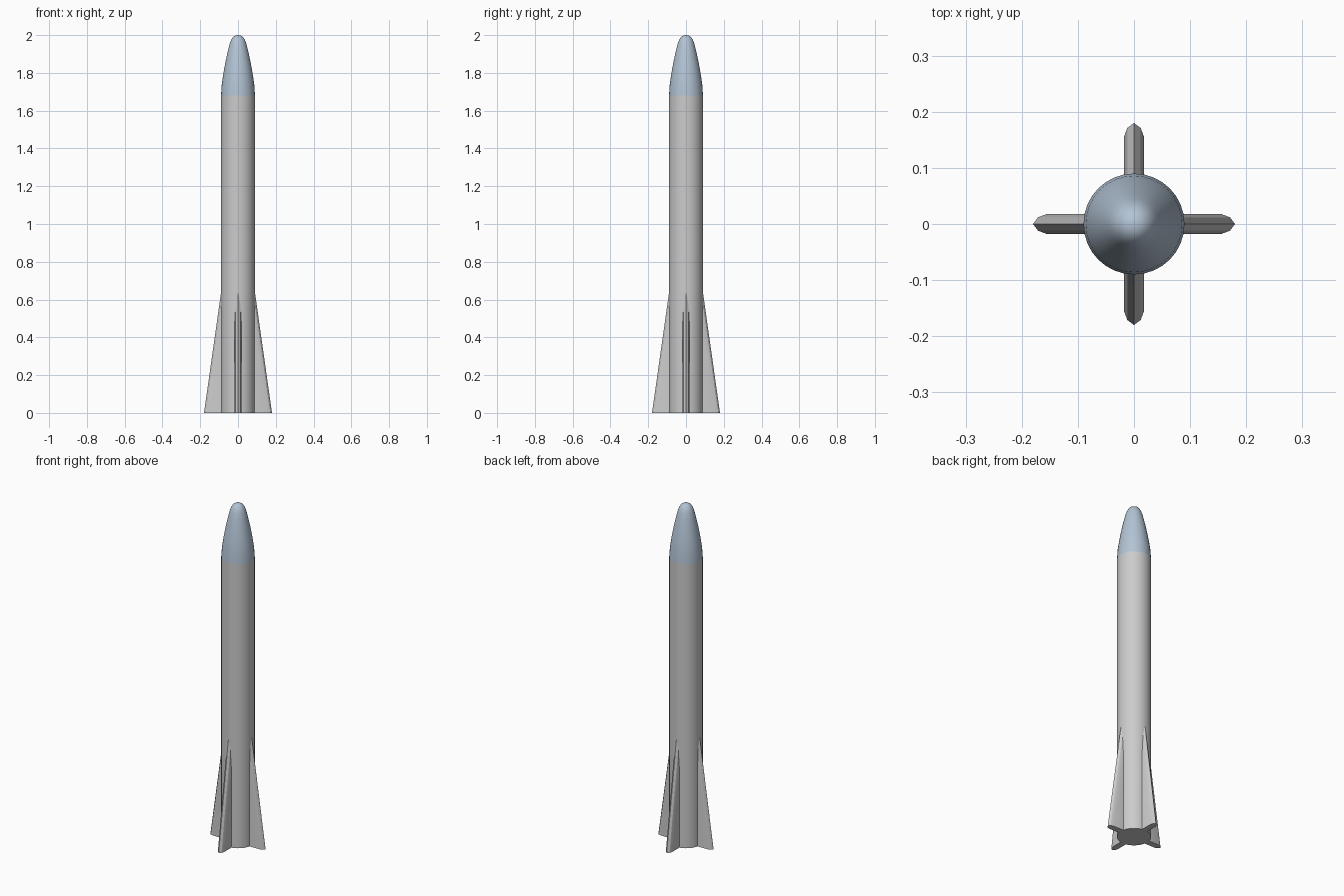
import bpy, bmesh, math

if "Cube" in bpy.data.objects:
    bpy.data.objects.remove(bpy.data.objects["Cube"])

SIDES = 32
R = 0.09


def finish(name, bm, smooth=None, color=None):
    bmesh.ops.remove_doubles(bm, verts=bm.verts, dist=1e-5)
    bmesh.ops.recalc_face_normals(bm, faces=bm.faces)
    mesh = bpy.data.meshes.new(name)
    bm.to_mesh(mesh)
    bm.free()
    obj = bpy.data.objects.new(name, mesh)
    bpy.context.collection.objects.link(obj)
    if color:
        mat = bpy.data.materials.new(name + "_colour")
        mat.diffuse_color = (*color, 1)
        mat.use_nodes = True
        mat.node_tree.nodes["Principled BSDF"].inputs["Base Color"].default_value = mat.diffuse_color
        mesh.materials.append(mat)
    if smooth:
        bpy.ops.object.select_all(action='DESELECT')
        obj.select_set(True)
        bpy.context.view_layer.objects.active = obj
        bpy.ops.object.shade_smooth_by_angle(angle=math.radians(smooth))
    return obj


def lathe(name, profile, color=None):
    bm = bmesh.new()
    verts = [bm.verts.new((r, 0, z)) for r, z in profile]
    edges = [bm.edges.new(pair) for pair in zip(verts, verts[1:])]
    bmesh.ops.spin(bm, geom=verts + edges, cent=(0, 0, 0), axis=(0, 0, 1),
                   angle=math.tau, steps=SIDES, use_duplicate=False)
    return finish(name, bm, 40, color)


# Body tube with closed base
lathe("body", [(0, 0), (R, 0), (R, 1.68)])

# Rounded nose cone
lathe("nose_cone", [(R, 1.68), (0.086, 1.74), (0.077, 1.80), (0.066, 1.86),
                    (0.054, 1.915), (0.044, 1.955), (0.036, 1.976),
                    (0.025, 1.991), (0.013, 1.998), (0, 2.0)], (0.45, 0.55, 0.66))

# Fins: rounded-edge section, swept inward as it rises
SECTION = [(0.05, -0.018), (0.155, -0.018), (0.171, -0.012), (0.18, 0),
           (0.171, 0.012), (0.155, 0.018), (0.05, 0.018)]
for i, side in enumerate(("right", "back", "left", "front")):
    bm = bmesh.new()
    a = i * math.pi / 2
    rings = []
    for z, shift in ((0, 0), (0.65, 0.092)):
        ring = []
        for x, y in SECTION:
            px = max(x - shift, 0.02)
            ring.append(bm.verts.new((px * math.cos(a) - y * math.sin(a),
                                      px * math.sin(a) + y * math.cos(a), z)))
        rings.append(ring)
    low, high = rings
    bm.faces.new(low)
    bm.faces.new(high)
    for j in range(len(low)):
        k = (j + 1) % len(low)
        bm.faces.new((low[j], low[k], high[k], high[j]))
    finish(side + "_fin", bm, 30)
